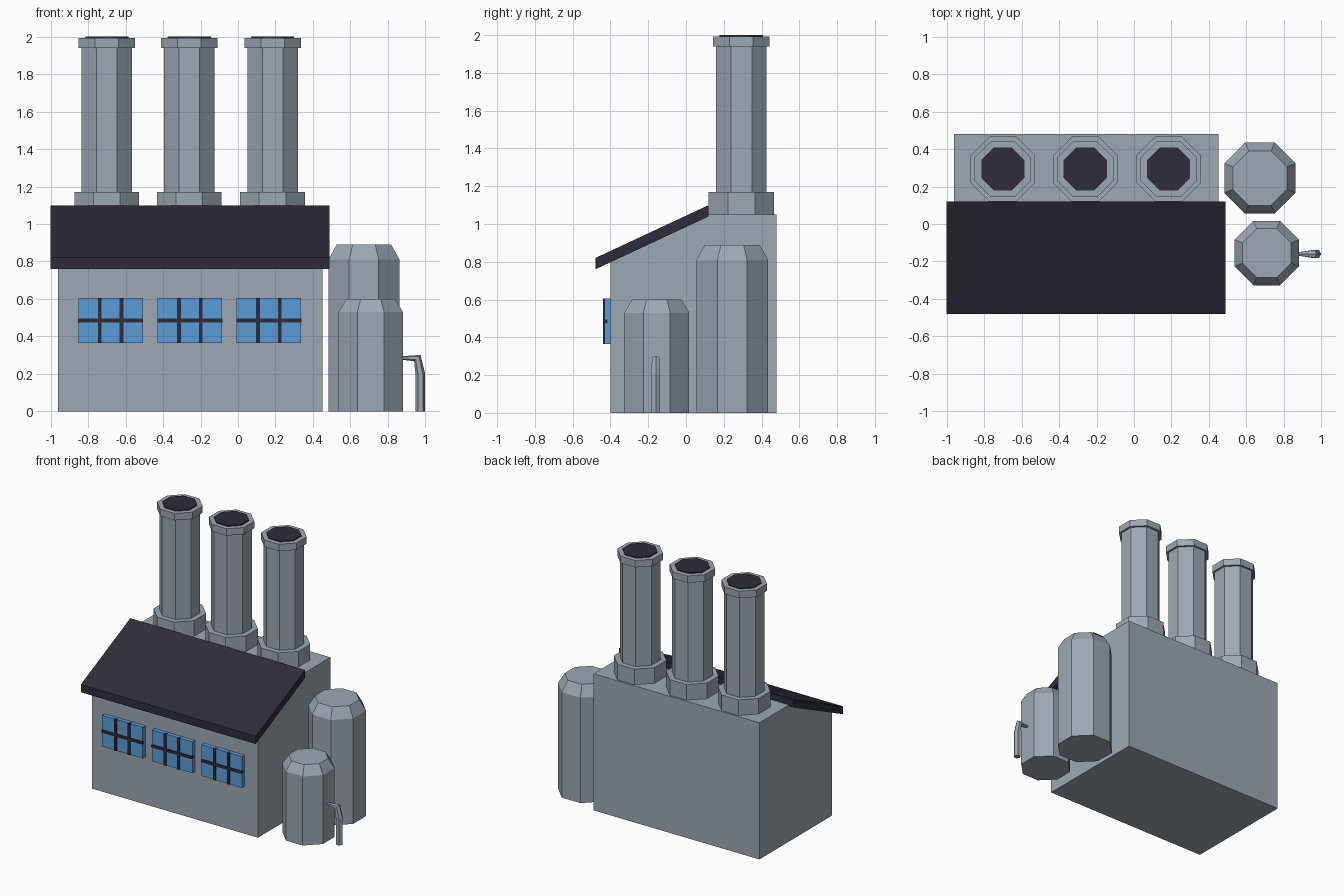
import bpy
import bmesh
import math
from mathutils import Vector

cube = bpy.data.objects.get("Cube")
if cube:
    bpy.data.objects.remove(cube, do_unlink=True)


def material(name, color):
    mat = bpy.data.materials.new(name)
    mat.use_nodes = True
    mat.diffuse_color = (*color, 1)
    mat.node_tree.nodes["Principled BSDF"].inputs["Base Color"].default_value = (*color, 1)
    return mat


GREY = material("wall grey", (0.34, 0.39, 0.45))
DARK = material("roof dark", (0.029, 0.025, 0.043))
BLUE = material("window blue", (0.105, 0.34, 0.68))


def finish(name, bm, mat):
    bmesh.ops.recalc_face_normals(bm, faces=bm.faces)
    mesh = bpy.data.meshes.new(name)
    bm.to_mesh(mesh)
    bm.free()
    mesh.materials.append(mat)
    obj = bpy.data.objects.new(name, mesh)
    bpy.context.collection.objects.link(obj)
    return obj


def loft(name, rings, mat):
    """Skin a list of closed point loops and cap both ends."""
    bm = bmesh.new()
    loops = [[bm.verts.new(p) for p in ring] for ring in rings]
    for low, high in zip(loops, loops[1:]):
        for i in range(len(low)):
            j = (i + 1) % len(low)
            bm.faces.new((low[i], low[j], high[j], high[i]))
    bm.faces.new(loops[0])
    bm.faces.new(loops[-1])
    return finish(name, bm, mat)


def extrude_x(name, profile, x0, x1, mat):
    return loft(name, [[(x, y, z) for y, z in profile] for x in (x0, x1)], mat)


def box(name, x, y, z, mat):
    return extrude_x(name, [(y[0], z[0]), (y[1], z[0]), (y[1], z[1]), (y[0], z[1])], *x, mat)


def octagon_stack(name, x, y, levels, mat):
    """Eight-sided column from (half width across flats, height) pairs."""
    rings = []
    for half, z in levels:
        r = half / math.cos(math.pi / 8)
        angles = [(i + 0.5) * math.pi / 4 for i in range(8)]
        rings.append([(x + r * math.cos(a), y + r * math.sin(a), z) for a in angles])
    return loft(name, rings, mat)


# Main building and sloping roof slab
extrude_x("building", [(-0.40, 0), (0.48, 0), (0.48, 1.05), (0.12, 1.05), (-0.40, 0.80)],
          -0.96, 0.45, GREY)
extrude_x("roof", [(-0.48, 0.76), (0.12, 1.04), (0.12, 1.10), (-0.48, 0.82)],
          -1.0, 0.487, DARK)

# Chimneys with a wide foot, a rim and a dark opening
for i, x in enumerate((-0.70, -0.26, 0.185), 1):
    octagon_stack(f"chimney_{i}", x, 0.293,
                  [(0.173, 1.05), (0.173, 1.17), (0.134, 1.17), (0.134, 1.94),
                   (0.15, 1.94), (0.15, 1.993)], GREY)
    octagon_stack(f"chimney_opening_{i}", x, 0.293, [(0.115, 1.992), (0.115, 2.0)], DARK)

# Windows with glazing bars
for i, x in enumerate((-0.68, -0.257, 0.165), 1):
    box(f"window_{i}", (x - 0.172, x + 0.172), (-0.432, -0.40), (0.365, 0.605), BLUE)
    box(f"window_{i}_crossbar", (x - 0.173, x + 0.173), (-0.44, -0.415), (0.475, 0.495), DARK)
    for side in (-1, 1):
        c = x + side * 0.058
        box(f"window_{i}_upright", (c - 0.01, c + 0.01), (-0.44, -0.415), (0.364, 0.606), DARK)

# Storage tanks with chamfered tops
octagon_stack("large_tank", 0.672, 0.245,
              [(0.19, 0), (0.19, 0.81), (0.145, 0.89)], GREY)
octagon_stack("small_tank", 0.708, -0.155,
              [(0.172, 0), (0.172, 0.53), (0.13, 0.60)], GREY)

# Outlet pipe: thin at the tank, bending down to the ground
rings = []
for x, z, r, tilt in ((0.973, 0, 0.026, 0), (0.973, 0.20, 0.026, 0),
                      (0.957, 0.285, 0.024, 45), (0.87, 0.285, 0.009, 90)):
    t = math.radians(tilt)
    across = Vector((math.cos(t), 0, math.sin(t)))
    ring = []
    for k in range(6):
        a = k * math.pi / 3
        ring.append(Vector((x, -0.16, z)) + r * (math.cos(a) * across
                                                 + math.sin(a) * Vector((0, 1, 0))))
    rings.append(ring)
loft("outlet_pipe", rings, GREY)
